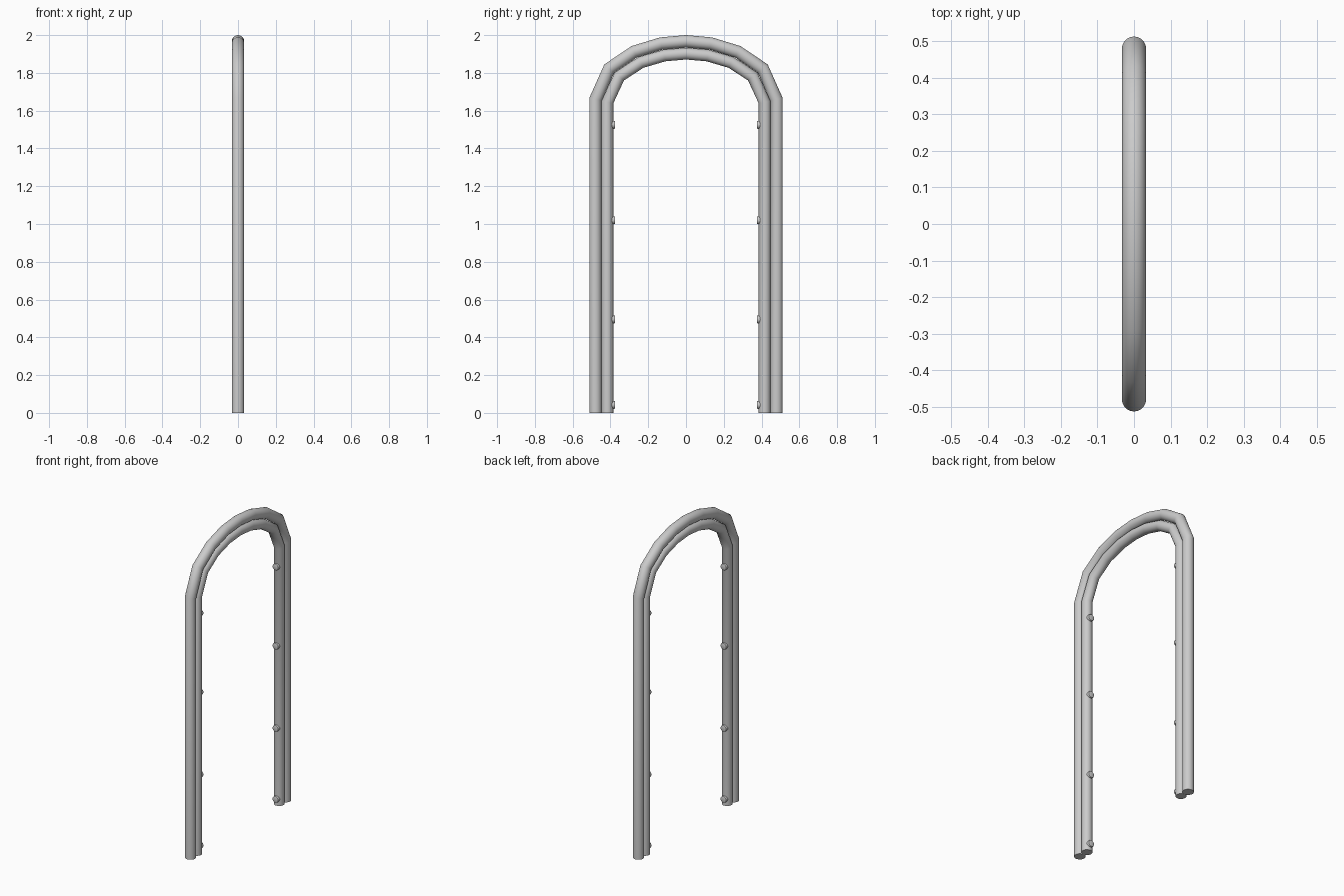
import bpy, bmesh, math
from mathutils import Vector

if "Cube" in bpy.data.objects:
    bpy.data.objects.remove(bpy.data.objects["Cube"])

SIDES = 24


def finish(bm, name):
    bmesh.ops.recalc_face_normals(bm, faces=bm.faces)
    mesh = bpy.data.meshes.new(name)
    bm.to_mesh(mesh)
    bm.free()
    ob = bpy.data.objects.new(name, mesh)
    bpy.context.collection.objects.link(ob)
    bpy.ops.object.select_all(action='DESELECT')
    ob.select_set(True)
    bpy.context.view_layer.objects.active = ob
    bpy.ops.object.shade_smooth_by_angle(angle=math.radians(40))
    return ob


def arch_tube(name, half_width, spring_z, top_z, radius):
    """Round tube with mitred joints along straight legs and an elliptical arch."""
    angles = [0, 32, 55, 74, 90, 106, 125, 148, 180]
    path = [Vector((0, half_width, 0))]
    for a in angles:
        t = math.radians(a)
        path.append(Vector((0, half_width * math.cos(t),
                            spring_z + (top_z - spring_z) * math.sin(t))))
    path.append(Vector((0, -half_width, 0)))
    bm = bmesh.new()
    rings = []
    for i, p in enumerate(path):
        d0 = (p - path[max(i - 1, 0)]).normalized()
        d1 = (path[min(i + 1, len(path) - 1)] - p).normalized()
        tangent = (d0 + d1).normalized()
        miter = radius / max(tangent.dot(d0), tangent.dot(d1))
        side = Vector((0, tangent.z, -tangent.y))
        rings.append([bm.verts.new(p + Vector((radius * math.cos(u), 0, 0))
                                   + side * miter * math.sin(u))
                      for u in (2 * math.pi * k / SIDES for k in range(SIDES))])
    for r0, r1 in zip(rings, rings[1:]):
        for k in range(SIDES):
            j = (k + 1) % SIDES
            bm.faces.new((r0[k], r0[j], r1[j], r1[k]))
    bm.faces.new(rings[0])
    bm.faces.new(rings[-1])
    return finish(bm, name)


def knob(name, y, z):
    """Small bolt head facing the opening."""
    bm = bmesh.new()
    bmesh.ops.create_cone(bm, cap_ends=True, segments=16, radius1=0.021,
                          radius2=0.021, depth=0.03)
    top = [e for e in bm.edges if all(v.co.z > 0 for v in e.verts)]
    bmesh.ops.bevel(bm, geom=top, offset=0.005, segments=2, affect='EDGES', profile=0.5)
    ob = finish(bm, name)
    ob.rotation_euler.x = math.pi / 2 if y > 0 else -math.pi / 2
    ob.location = (0, y, z)
    return ob


# Frame tubes
arch_tube("outer_frame", 0.479, 1.66, 1.967, 0.033)
arch_tube("inner_frame", 0.416, 1.645, 1.902, 0.031)

# Bolt heads on the inner legs
for side in (-1, 1):
    for n, z in enumerate((0.042, 0.495, 1.02, 1.525)):
        knob(f"bolt_{'left' if side < 0 else 'right'}_{n + 1}", side * 0.39, z)
